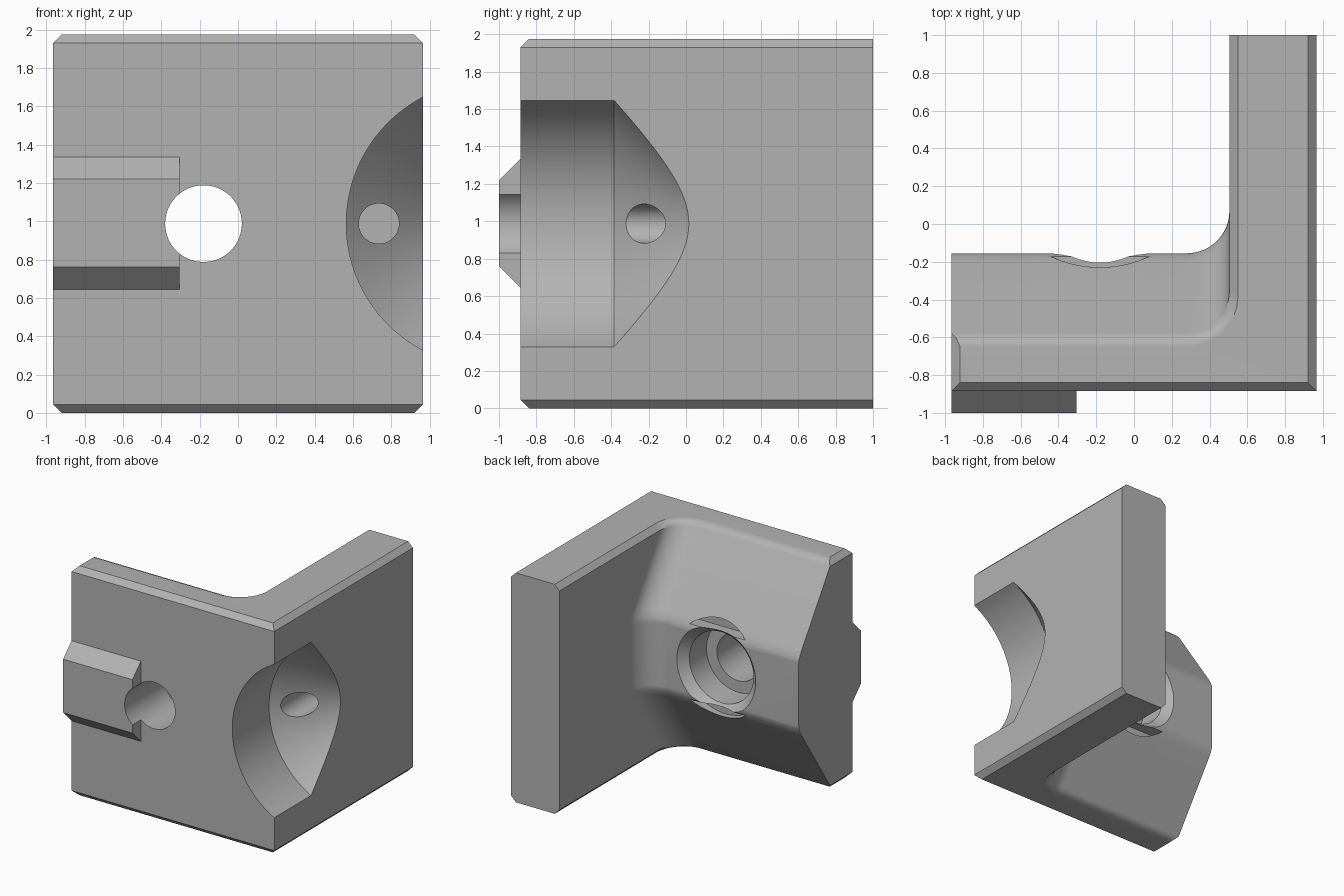
import bpy, bmesh, math
from mathutils import Matrix

cube = bpy.data.objects.get("Cube")
if cube:
    bpy.data.objects.remove(cube, do_unlink=True)

grey = bpy.data.materials.new("plain grey")
grey.use_nodes = True
grey.diffuse_color = (0.45, 0.45, 0.45, 1)
grey.node_tree.nodes["Principled BSDF"].inputs["Base Color"].default_value = (0.45, 0.45, 0.45, 1)

MID = 0.9875          # half height
HALF = 0.965          # half width
FRONT, BACK = -0.885, -0.155
HOLE_X, PIN_X, DISH_X = -0.18, 0.735, 1.309


def loft(name, rings):
    """Closed solid through rings with equal point counts."""
    bm = bmesh.new()
    loops = [[bm.verts.new(p) for p in ring] for ring in rings]
    n = len(loops[0])
    for a, b in zip(loops, loops[1:]):
        for i in range(n):
            j = (i + 1) % n
            bm.faces.new((a[i], a[j], b[j], b[i]))
    bm.faces.new(loops[0][::-1])
    bm.faces.new(loops[-1])
    bmesh.ops.recalc_face_normals(bm, faces=bm.faces)
    mesh = bpy.data.meshes.new(name)
    bm.to_mesh(mesh)
    bm.free()
    mesh.materials.append(grey)
    obj = bpy.data.objects.new(name, mesh)
    bpy.context.collection.objects.link(obj)
    return obj


def turned(name, x, steps, sides=96):
    """Solid of revolution about the y direction; steps are (y, radius)."""
    angles = [math.tau * i / sides for i in range(sides)]
    return loft(name, [[(x + r * math.cos(a), y, MID + r * math.sin(a)) for a in angles]
                       for y, r in steps])


def box(name, lo, hi):
    return loft(name, [[(lo[0], lo[1], z), (hi[0], lo[1], z), (hi[0], hi[1], z), (lo[0], hi[1], z)]
                       for z in (lo[2], hi[2])])


def boolean(obj, cutter, operation='DIFFERENCE', keep=False):
    mod = obj.modifiers.new("cut", 'BOOLEAN')
    mod.object, mod.operation, mod.solver = cutter, operation, 'EXACT'
    bpy.context.view_layer.objects.active = obj
    bpy.ops.object.modifier_apply(modifier=mod.name)
    if not keep:
        bpy.data.objects.remove(cutter, do_unlink=True)


def section(z, back, c):
    """L-shaped outline at height z, with edges drawn in by chamfer c."""
    r = 0.225 + c
    pts = [(c - HALF, FRONT + c), (HALF - c, FRONT + c), (HALF - c, 1), (0.505 + c, 1)]
    for i in range(17):
        a = -math.pi / 2 * i / 16
        pts.append((0.28 + r * math.cos(a), back + r + r * math.sin(a)))
    pts.append((c - HALF, back))
    return [(x, y, z) for x, y in pts]


# Bracket body: upper half levels (height above middle, back face, chamfer), mirrored down
upper = [(0.27, BACK, 0), (0.305, -0.162, 0), (0.34, -0.178, 0), (0.375, -0.199, 0),
         (0.9425, -0.58, 0), (0.967, -0.605, 0.0245), (0.9875, -0.65, 0.045)]
levels = [(-h, b, c) for h, b, c in reversed(upper)] + upper
body = loft("angle_bracket_body", [section(MID + h, b, c) for h, b, c in levels])

# Locating key on the front
key = loft("front_key", [[(x, FRONT, 0.645), (x, -1, 0.76), (x, -1, 1.22), (x, FRONT, 1.335)]
                         for x in (-HALF, -0.305)])

# Through hole, shared by key and body
bolt = turned("bolt_hole_cutter", HOLE_X, [(-1.2, 0.2), (0.2, 0.2)])
boolean(key, bolt, keep=True)
boolean(body, bolt)

# Bolt head recess with chamfered rim
boolean(body, turned("recess_cutter", HOLE_X,
                     [(-0.45, 0.3), (-0.225, 0.305), (BACK, 0.375), (0.1, 0.375)]))

# Rim relief on the two sloping faces
for s in (-1, 1):
    relief = turned("rim_relief_cutter", HOLE_X, [(-0.28, 0.42), (0.1, 0.42)])
    za, zb = sorted((MID + s * 0.325, MID + s * 0.6))
    boolean(relief, box("relief_limit", (-0.8, -0.5, za), (0.4, 0.2, zb)), 'INTERSECT')
    boolean(body, relief)

# Round corner dish with a conical end, then the blind pin hole
boolean(body, turned("dish_cutter", DISH_X,
                     [(-1.2, 0.744), (-0.385, 0.744), (0.345, 0.014)], 128))
boolean(body, turned("pin_hole_cutter", PIN_X, [(-0.6, 0.105), (0.3, 0.105)], 48))

# Smooth curved faces, keep hard edges
for obj in (body, key):
    bpy.ops.object.select_all(action='DESELECT')
    obj.select_set(True)
    bpy.context.view_layer.objects.active = obj
    bpy.ops.object.shade_smooth_by_angle(angle=math.radians(32))
    weighted = obj.modifiers.new("even_shading", 'WEIGHTED_NORMAL')
    weighted.keep_sharp = True
